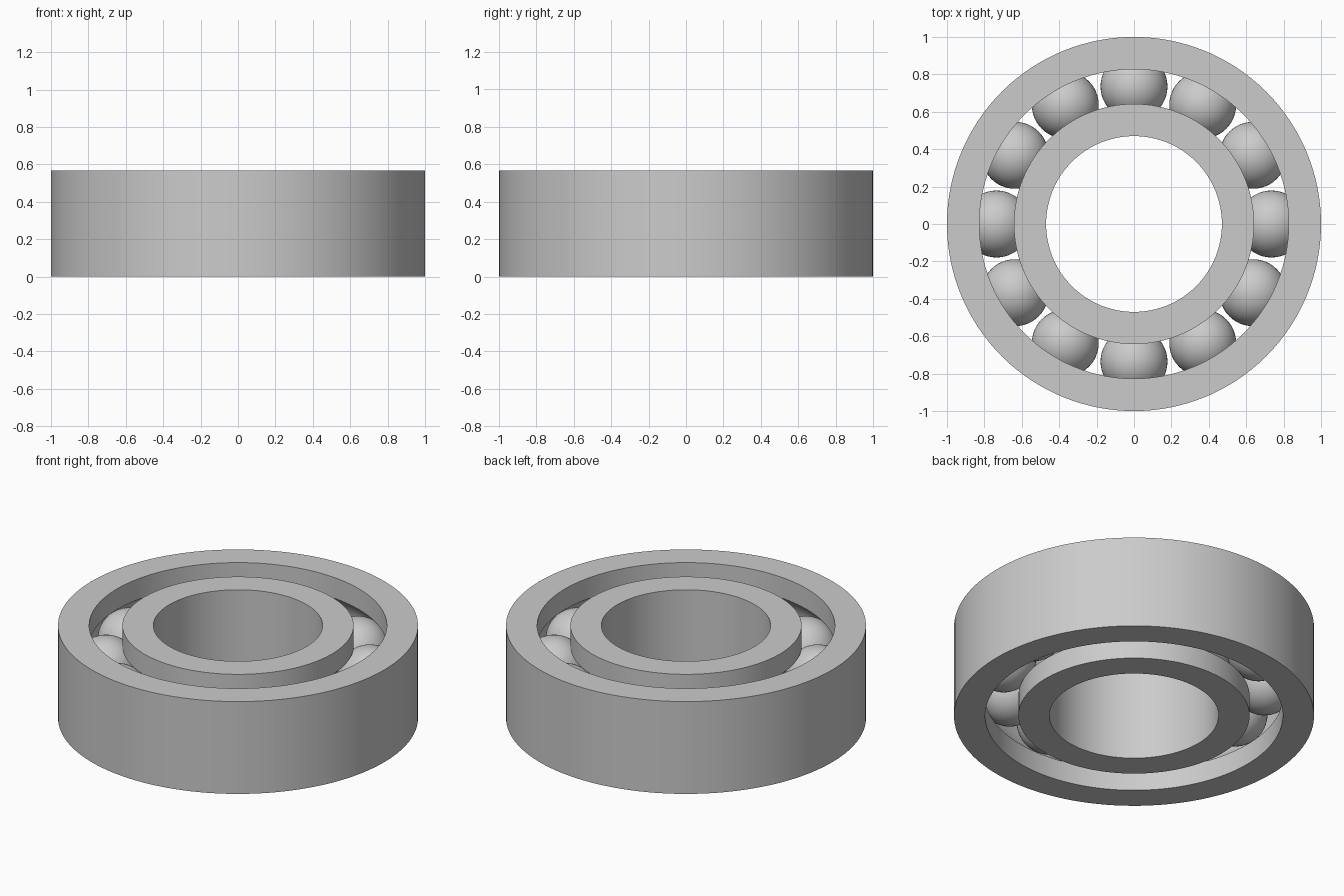
import bpy
import bmesh
from math import sin, cos, pi, tau, asin

cube = bpy.data.objects.get("Cube")
if cube:
    bpy.data.objects.remove(cube, do_unlink=True)

HEIGHT = 0.566
MID = HEIGHT / 2
PITCH = 0.735        # radius of the circle of ball centres
BALL = 0.179
GROOVE = 0.181
SEGMENTS = 128

steel = bpy.data.materials.new("steel grey")
steel.use_nodes = True
colour = (0.6, 0.6, 0.6, 1)
steel.diffuse_color = colour
steel.node_tree.nodes["Principled BSDF"].inputs["Base Color"].default_value = colour


def finish(name, bm):
    """Turn a bmesh into a smooth shaded steel object."""
    bmesh.ops.recalc_face_normals(bm, faces=bm.faces)
    mesh = bpy.data.meshes.new(name)
    bm.to_mesh(mesh)
    bm.free()
    mesh.materials.append(steel)
    obj = bpy.data.objects.new(name, mesh)
    bpy.context.collection.objects.link(obj)
    bpy.ops.object.select_all(action="DESELECT")
    obj.select_set(True)
    bpy.context.view_layer.objects.active = obj
    bpy.ops.object.shade_smooth_by_angle(angle=pi / 6)
    return obj


def race(name, plain, grooved):
    """Ring with a plain cylindrical wall and a wall holding the ball groove."""
    side = 1 if grooved > PITCH else -1
    half = asin((1 - ((grooved - PITCH) / GROOVE) ** 2) ** 0.5)
    steps = 16
    arc = [-half + 2 * half * i / steps for i in range(steps + 1)]
    profile = [(plain, HEIGHT), (plain, 0), (grooved, 0)]
    profile += [(PITCH + side * GROOVE * cos(a), MID + GROOVE * sin(a)) for a in arc]
    profile.append((grooved, HEIGHT))

    bm = bmesh.new()
    rows = [[bm.verts.new((r * cos(tau * i / SEGMENTS), r * sin(tau * i / SEGMENTS), z))
             for i in range(SEGMENTS)] for r, z in profile]
    for k, row in enumerate(rows):
        after = rows[(k + 1) % len(rows)]
        for i in range(SEGMENTS):
            j = (i + 1) % SEGMENTS
            bm.faces.new((row[i], row[j], after[j], after[i]))
    return finish(name, bm)


# Inner and outer races
race("outer_ring", 1.0, 0.827)
race("inner_ring", 0.47, 0.642)

# Twelve balls sharing one mesh
bm = bmesh.new()
bmesh.ops.create_uvsphere(bm, u_segments=48, v_segments=24, radius=BALL)
first = finish("ball_1", bm)
for n in range(12):
    ball = first if n == 0 else first.copy()
    if n:
        ball.name = f"ball_{n + 1}"
        bpy.context.collection.objects.link(ball)
    angle = tau * n / 12
    ball.location = (PITCH * cos(angle), PITCH * sin(angle), MID)
    ball.rotation_euler.z = angle
